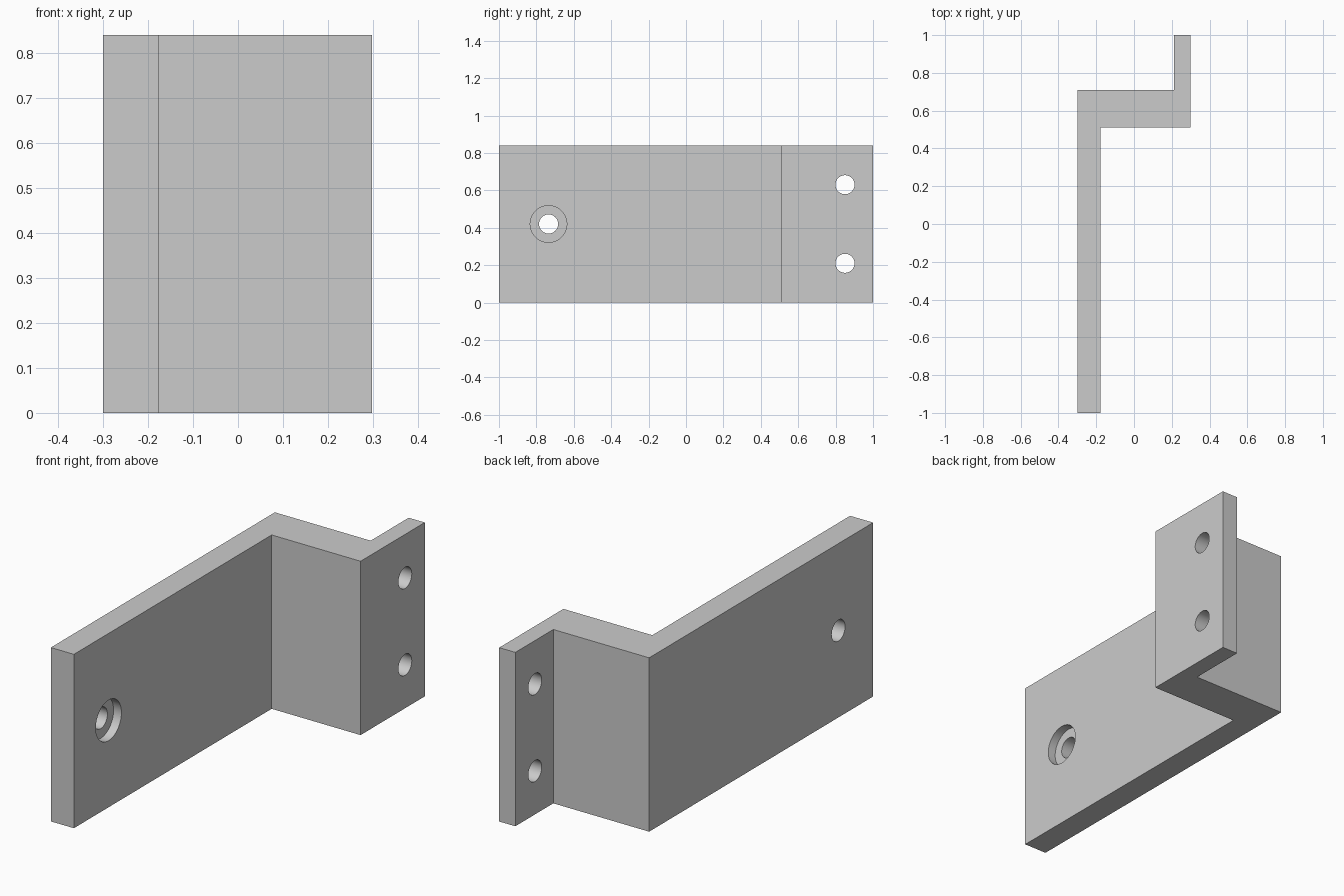
import bpy
import bmesh
import math
from mathutils import Matrix

cube = bpy.data.objects.get("Cube")
if cube:
    bpy.data.objects.remove(cube, do_unlink=True)

HEIGHT = 0.84
HOLE_R = 0.051

grey = bpy.data.materials.new("plain grey")
grey.use_nodes = True
colour = (0.6, 0.6, 0.6, 1)
grey.diffuse_color = colour
grey.node_tree.nodes["Principled BSDF"].inputs["Base Color"].default_value = colour


def add_object(name, bm):
    bmesh.ops.recalc_face_normals(bm, faces=bm.faces)
    mesh = bpy.data.meshes.new(name)
    bm.to_mesh(mesh)
    bm.free()
    mesh.materials.append(grey)
    obj = bpy.data.objects.new(name, mesh)
    bpy.context.collection.objects.link(obj)
    return obj


def drill(target, name, x0, x1, y, z, radius):
    """Cut a round hole along x from x0 to x1."""
    bm = bmesh.new()
    bmesh.ops.create_cone(
        bm, cap_ends=True, segments=48, radius1=radius, radius2=radius, depth=x1 - x0,
        matrix=Matrix.Translation(((x0 + x1) / 2, y, z)) @ Matrix.Rotation(math.pi / 2, 4, "Y"))
    cutter = add_object(name, bm)
    cutter.hide_render = True
    cutter.hide_set(True)
    cutter.display_type = "WIRE"
    mod = target.modifiers.new(name, "BOOLEAN")
    mod.operation = "DIFFERENCE"
    mod.solver = "EXACT"
    mod.object = cutter
    return cutter


# Stepped bracket: long plate, thick cross web and thin mounting flange
profile = [(-0.3, -1), (-0.177, -1), (-0.177, 0.51), (0.298, 0.51),
           (0.298, 1), (0.212, 1), (0.212, 0.71), (-0.3, 0.71)]
bm = bmesh.new()
base = bm.faces.new([bm.verts.new((x, y, 0)) for x, y in profile])
result = bmesh.ops.extrude_face_region(bm, geom=[base])
top = [v for v in result["geom"] if isinstance(v, bmesh.types.BMVert)]
bmesh.ops.translate(bm, verts=top, vec=(0, 0, HEIGHT))
bracket = add_object("bracket", bm)

# Counterbored hole in the long plate, two plain holes in the flange
cutters = [
    drill(bracket, "plate_hole", -0.4, -0.1, -0.735, HEIGHT / 2, HOLE_R),
    drill(bracket, "plate_counterbore", -0.219, -0.1, -0.735, HEIGHT / 2, 0.098),
    drill(bracket, "flange_lower_hole", 0.1, 0.4, 0.85, HEIGHT / 4, HOLE_R),
    drill(bracket, "flange_upper_hole", 0.1, 0.4, 0.85, HEIGHT * 3 / 4, HOLE_R),
]

# Apply the cuts and clear the cutters
bpy.ops.object.select_all(action="DESELECT")
bracket.select_set(True)
bpy.context.view_layer.objects.active = bracket
for mod in list(bracket.modifiers):
    bpy.ops.object.modifier_apply(modifier=mod.name)
for cutter in cutters:
    bpy.data.objects.remove(cutter, do_unlink=True)

# Smooth hole walls, sharp edges elsewhere
bpy.ops.object.shade_smooth_by_angle(angle=math.radians(30))
